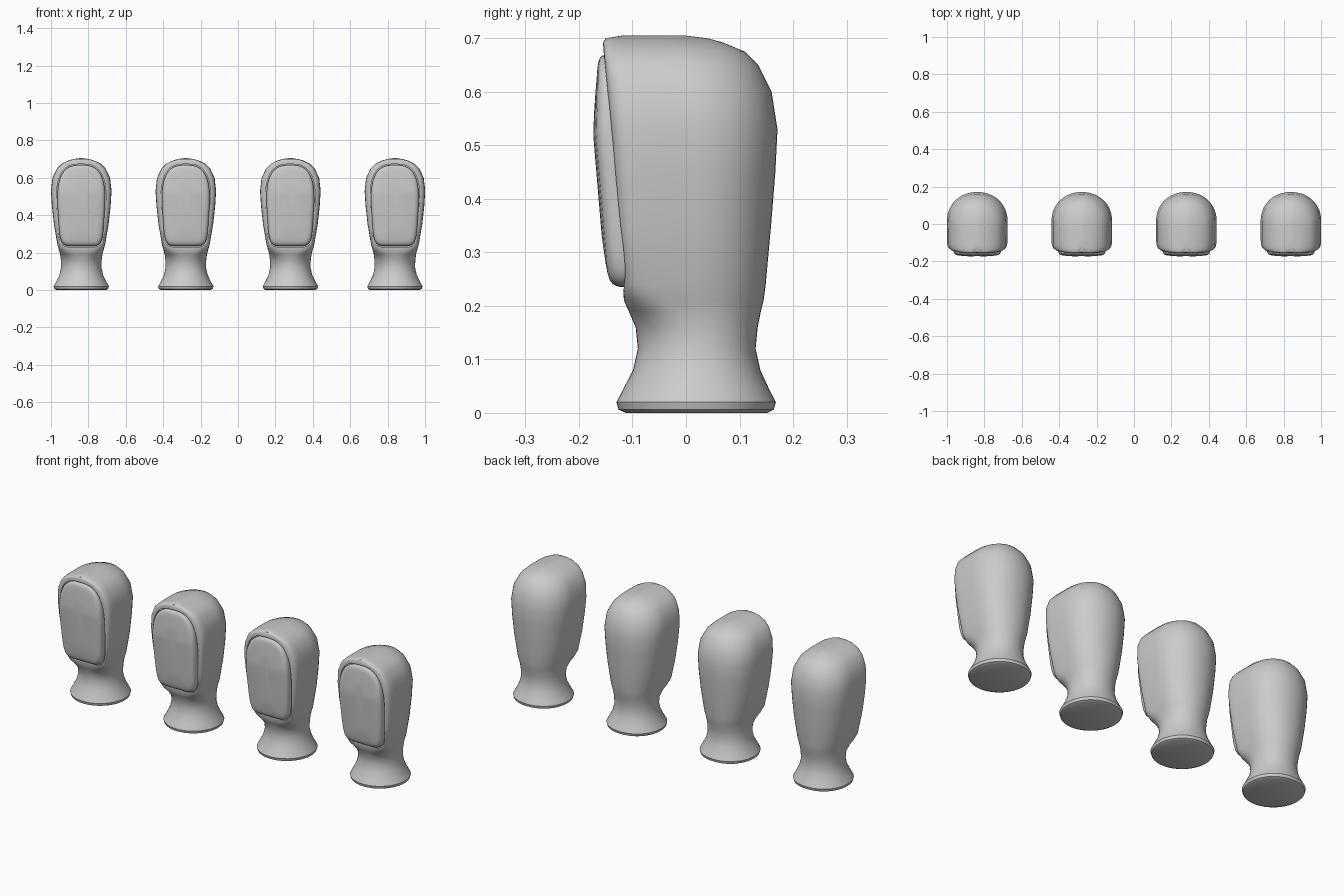
import bpy, bmesh, math

if "Cube" in bpy.data.objects:
    bpy.data.objects.remove(bpy.data.objects["Cube"])

COUNT, STEP, START = 4, 0.559, -0.838


def spow(v, e):
    return math.copysign(abs(v) ** e, v)


def loft(name, rings):
    """Skin a list of closed rings and cap both ends."""
    bm = bmesh.new()
    loops = [[bm.verts.new(p) for p in r] for r in rings]
    n = len(loops[0])
    for a, b in zip(loops, loops[1:]):
        for i in range(n):
            j = (i + 1) % n
            bm.faces.new((a[i], a[j], b[j], b[i]))
    bm.faces.new(loops[0])
    bm.faces.new(loops[-1])
    bmesh.ops.recalc_face_normals(bm, faces=bm.faces)
    me = bpy.data.meshes.new(name)
    bm.to_mesh(me)
    bm.free()
    ob = bpy.data.objects.new(name, me)
    bpy.context.collection.objects.link(ob)
    ob.location.x = START
    return ob


def activate(ob):
    bpy.ops.object.select_all(action='DESELECT')
    ob.select_set(True)
    bpy.context.view_layer.objects.active = ob


# D-shaped cross-section: squarish front, round back
def section(z, hw, yf, yb, n, count=48):
    yc, ry = (yf + yb) / 2, (yb - yf) / 2
    ring = []
    for i in range(count):
        a = math.tau * i / count
        e = 2 / (n if math.sin(a) < 0 else 2.1)
        ring.append((hw * spow(math.cos(a), e), yc + ry * spow(math.sin(a), e), z))
    return ring


# sloping plane of the front face
def face_y(z):
    return -0.117 - 0.038 * (z - 0.23) / 0.45


# arched outline of the front panel, inset by i and raised by d
def outline(i, d, soften=True, count=64):
    ring = []
    for k in range(count):
        a = math.tau * k / count
        s, c = math.sin(a), math.cos(a)
        e = 2 / (2.8 if s > 0 else 7)
        z = 0.47 + ((0.198 if s > 0 else 0.235) - i) * spow(s, e)
        hw = 0.128 - i - 0.014 * max(0, 0.47 - z) / 0.235
        f = 1 - 0.6 * max(0, (z - 0.52) / 0.15) if soften and d > 0 else 1
        ring.append((hw * spow(c, e), face_y(z) - d * f, z))
    return ring


# body: z, half width, front y, back y, front squareness
profile = [
    (0.000, .132, -.112, .152, 2), (0.006, .144, -.126, .164, 2),
    (0.020, .148, -.130, .168, 2), (0.045, .134, -.117, .155, 2),
    (0.080, .117, -.099, .139, 2), (0.120, .108, -.090, .130, 2),
    (0.160, .109, -.094, .134, 2.1), (0.190, .113, -.107, .140, 2.8),
    (0.210, .118, -.116, .145, 4.5), (0.240, .127, -.118, .149, 8),
    (0.350, .146, -.127, .159, 9), (0.450, .157, -.136, .167, 9),
    (0.530, .162, -.142, .171, 9), (0.600, .154, -.148, .160, 9),
    (0.650, .130, -.152, .135, 9), (0.675, .105, -.154, .110, 8),
    (0.692, .070, -.155, .070, 6), (0.700, .042, -.150, .040, 5),
    (0.705, .010, -.120, .000, 3)]
body = loft("pod_body", [section(*p) for p in profile])

# shallow recess in the front face
cutter = loft("recess_cutter", [outline(-0.005, -0.012), outline(-0.005, 0.06, False)])
cutter.hide_render = True
mod = body.modifiers.new("recess", 'BOOLEAN')
mod.object, mod.operation, mod.solver = cutter, 'DIFFERENCE', 'EXACT'
activate(body)
bpy.ops.object.modifier_apply(modifier=mod.name)
bpy.data.objects.remove(cutter)

# bulging front panel
steps = [(0, -.014), (0, .004), (.002, .012), (.006, .019), (.013, .024),
         (.025, .027), (.045, .029), (.075, .031), (.105, .032)]
panel = loft("front_panel", [outline(*s) for s in steps])

# smooth shading and a row of four
for ob in (body, panel):
    activate(ob)
    bpy.ops.object.shade_smooth_by_angle(angle=math.radians(40))
    arr = ob.modifiers.new("row", 'ARRAY')
    arr.count = COUNT
    arr.use_relative_offset = False
    arr.use_constant_offset = True
    arr.constant_offset_displace = (STEP, 0, 0)
